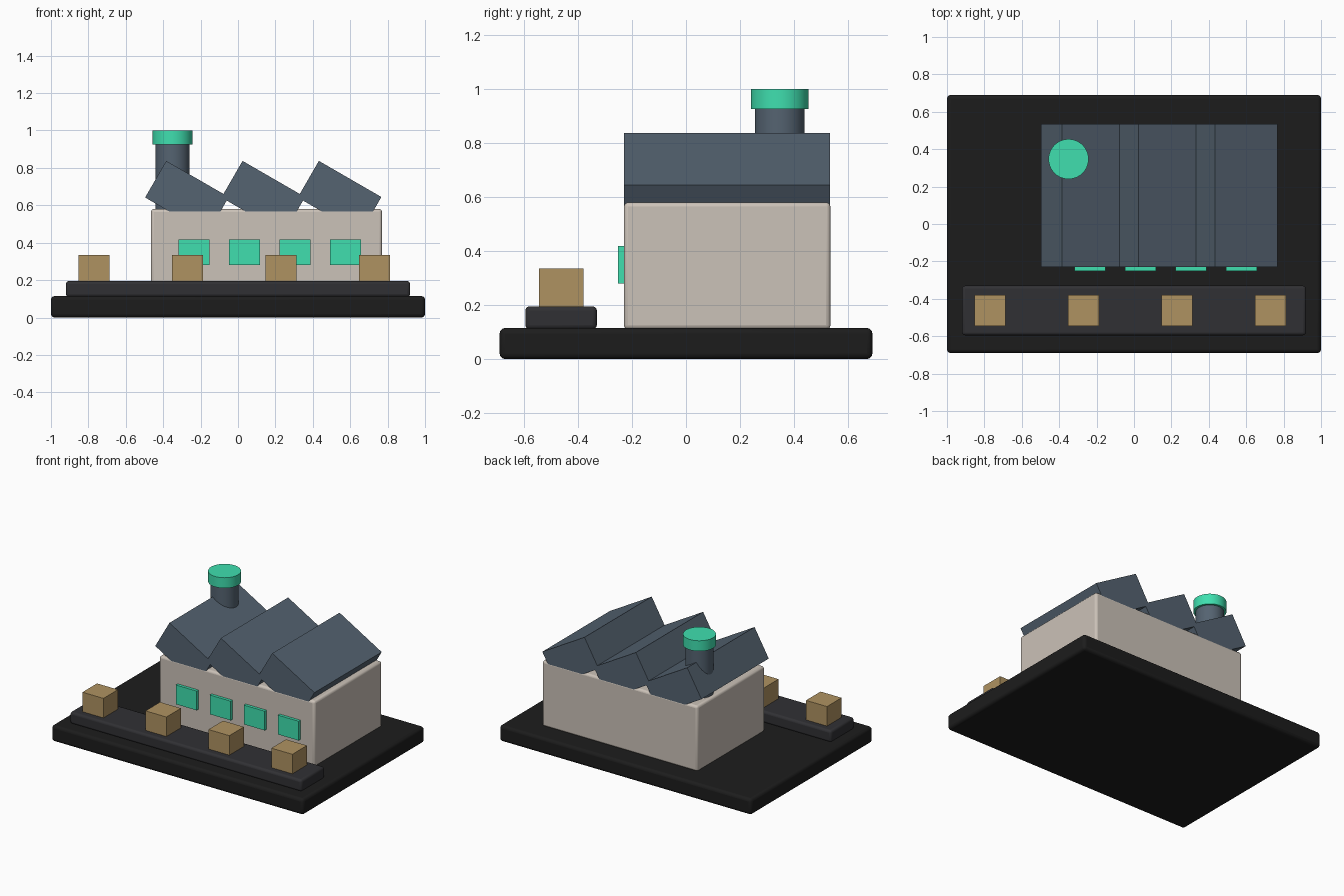
import bpy
from math import radians

if "Cube" in bpy.data.objects:
    bpy.data.objects.remove(bpy.data.objects["Cube"])


def material(name, r, g, b):
    m = bpy.data.materials.new(name)
    m.diffuse_color = (r, g, b, 1)
    m.use_nodes = True
    m.node_tree.nodes["Principled BSDF"].inputs["Base Color"].default_value = m.diffuse_color
    return m


BLACK = material("black", 0.012, 0.012, 0.012)
CHARCOAL = material("charcoal", 0.03, 0.03, 0.034)
BEIGE = material("beige", 0.60, 0.54, 0.48)
SLATE = material("slate", 0.09, 0.125, 0.165)
TEAL = material("teal", 0.05, 0.74, 0.43)
TAN = material("tan", 0.43, 0.29, 0.12)


def box(name, lo, hi, mat, bevel=0.0, tilt=0.0):
    centre = [(a + b) / 2 for a, b in zip(lo, hi)]
    bpy.ops.mesh.primitive_cube_add(size=1, location=centre)
    o = bpy.context.object
    o.name = name
    o.scale = [b - a for a, b in zip(lo, hi)]
    bpy.ops.object.transform_apply(location=False, rotation=False, scale=True)
    o.rotation_euler.y = tilt
    o.data.materials.append(mat)
    if bevel:
        mod = o.modifiers.new("bevel", "BEVEL")
        mod.width = bevel
        mod.segments = 3
        bpy.ops.object.shade_smooth_by_angle(angle=radians(35))
    return o


def cylinder(name, x, y, z0, z1, radius, mat):
    bpy.ops.mesh.primitive_cylinder_add(vertices=40, radius=radius, depth=z1 - z0,
                                        location=(x, y, (z0 + z1) / 2))
    o = bpy.context.object
    o.name = name
    o.data.materials.append(mat)
    bpy.ops.object.shade_smooth_by_angle(angle=radians(35))


# Ground slab, factory hall and conveyor
box("base", (-1, -0.69, 0), (1, 0.69, 0.115), BLACK, 0.02)
box("hall", (-0.465, -0.23, 0.11), (0.77, 0.535, 0.58), BEIGE, 0.016)
box("conveyor", (-0.92, -0.595, 0.11), (0.92, -0.33, 0.195), CHARCOAL, 0.016)

# Sawtooth roof: three tilted blocks
for i in range(3):
    x = -0.273 + 0.408 * i
    box(f"roof_tooth_{i + 1}", (x - 0.193, -0.229, 0.53), (x + 0.193, 0.534, 0.756),
        SLATE, tilt=radians(30))

# Front windows
for i in range(4):
    x = -0.235 + 0.27 * i
    box(f"window_{i + 1}", (x - 0.083, -0.251, 0.28), (x + 0.083, -0.215, 0.418), TEAL)

# Crates on the conveyor
for i in range(4):
    x = -0.77 + 0.5 * i
    box(f"crate_{i + 1}", (x - 0.083, -0.545, 0.185), (x + 0.083, -0.38, 0.335), TAN)

# Chimney with coloured cap
cylinder("chimney", -0.35, 0.347, 0.5, 0.94, 0.092, SLATE)
cylinder("chimney_cap", -0.35, 0.347, 0.925, 1.0, 0.107, TEAL)
